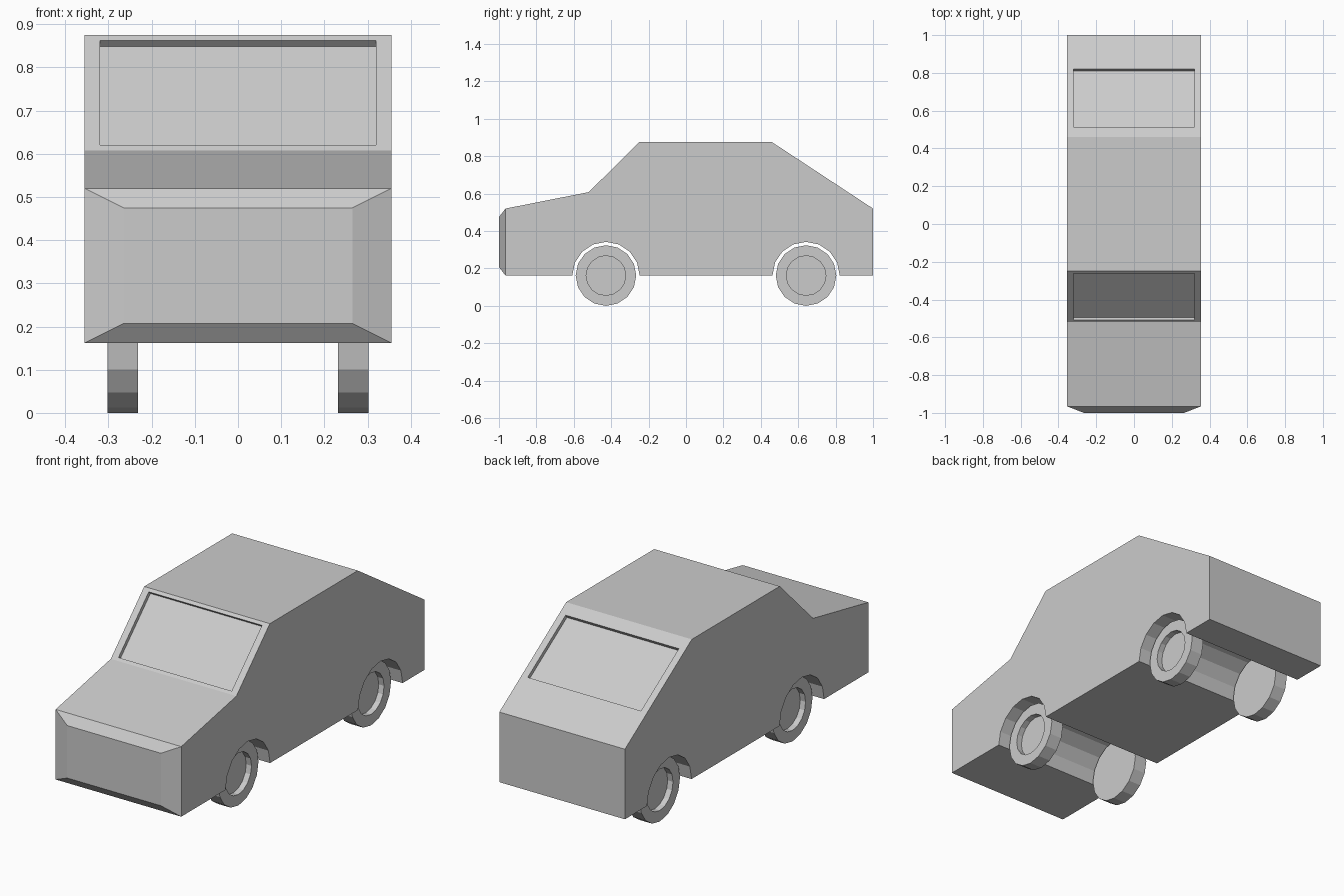
import bpy, bmesh, math
from mathutils import Matrix, Vector

if "Cube" in bpy.data.objects:
    bpy.data.objects.remove(bpy.data.objects["Cube"])

HALF_W = 0.355
BASE = 0.162          # underside height, also the wheel centre height
FRONT_AXLE, REAR_AXLE = -0.428, 0.642


def finish(bm, name):
    bmesh.ops.recalc_face_normals(bm, faces=bm.faces)
    mesh = bpy.data.meshes.new(name)
    bm.to_mesh(mesh)
    bm.free()
    obj = bpy.data.objects.new(name, mesh)
    bpy.context.collection.objects.link(obj)
    return obj


def arch(y, r=0.18, steps=8):
    return [(y - r * math.cos(math.pi * i / steps),
             BASE + r * math.sin(math.pi * i / steps)) for i in range(steps + 1)]


def window(bm, face, z_low, z_high, half_x=0.32, depth=0.019):
    """Sink a framed pane into a sloping face."""
    low = min((v.co for v in face.verts), key=lambda c: c.z).copy()
    high = max((v.co for v in face.verts), key=lambda c: c.z).copy()
    mid = (low.z + high.z) / 2
    normal = face.normal.copy()
    bmesh.ops.inset_individual(bm, faces=[face], thickness=0.005)
    for v in face.verts:
        z = z_high if v.co.z > mid else z_low
        p = low.lerp(high, (z - low.z) / (high.z - low.z))
        v.co = Vector((math.copysign(half_x, v.co.x), p.y, z))
    bmesh.ops.inset_individual(bm, faces=[face], thickness=0)
    for v in face.verts:
        v.co -= normal * depth


# Body: side profile with wheel arches, extruded across the width
profile = ([(-0.965, BASE)] + arch(FRONT_AXLE) + arch(REAR_AXLE)
           + [(1.0, BASE), (1.0, 0.52), (0.46, 0.875), (-0.25, 0.875),
              (-0.52, 0.608), (-0.965, 0.52)])
bm = bmesh.new()
side = bm.faces.new([bm.verts.new((-HALF_W, y, z)) for y, z in profile])
ext = bmesh.ops.extrude_face_region(bm, geom=[side], use_keep_orig=True)
bmesh.ops.translate(bm, vec=(2 * HALF_W, 0, 0),
                    verts=[g for g in ext["geom"] if isinstance(g, bmesh.types.BMVert)])
bmesh.ops.recalc_face_normals(bm, faces=bm.faces)
bm.normal_update()


def face_at(y, z):
    return min((f for f in bm.faces if len(f.verts) == 4),
               key=lambda f: (f.calc_center_median() - Vector((0, y, z))).length)


# Tapered nose
nose = face_at(-0.965, 0.34)
bmesh.ops.inset_individual(bm, faces=[nose], thickness=0.01)
for v in nose.verts:
    v.co = (math.copysign(0.265, v.co.x), -1.0, 0.475 if v.co.z > 0.34 else 0.207)

# Windscreen and rear window
window(bm, face_at(-0.385, 0.74), 0.62, 0.862)
window(bm, face_at(0.73, 0.70), 0.638, 0.839)
finish(bm, "car_body")


# Wheels: 16-sided with a sunken hub on the outer side
def wheel(name, side, y):
    bm = bmesh.new()
    bmesh.ops.create_cone(bm, cap_ends=True, segments=16, radius1=0.162,
                          radius2=0.162, depth=0.07)
    cap = max(bm.faces, key=lambda f: f.calc_center_median().z)
    bmesh.ops.inset_individual(bm, faces=[cap], thickness=0.056)
    bmesh.ops.inset_individual(bm, faces=[cap], thickness=0)
    for v in cap.verts:
        v.co.z -= 0.03
    bm.transform(Matrix.Translation((side * 0.267, y, BASE))
                 @ Matrix.Rotation(side * math.pi / 2, 4, 'Y'))
    finish(bm, name)


for end, y in (("front", FRONT_AXLE), ("rear", REAR_AXLE)):
    for label, side in (("left", -1), ("right", 1)):
        wheel(f"{end}_{label}_wheel", side, y)
